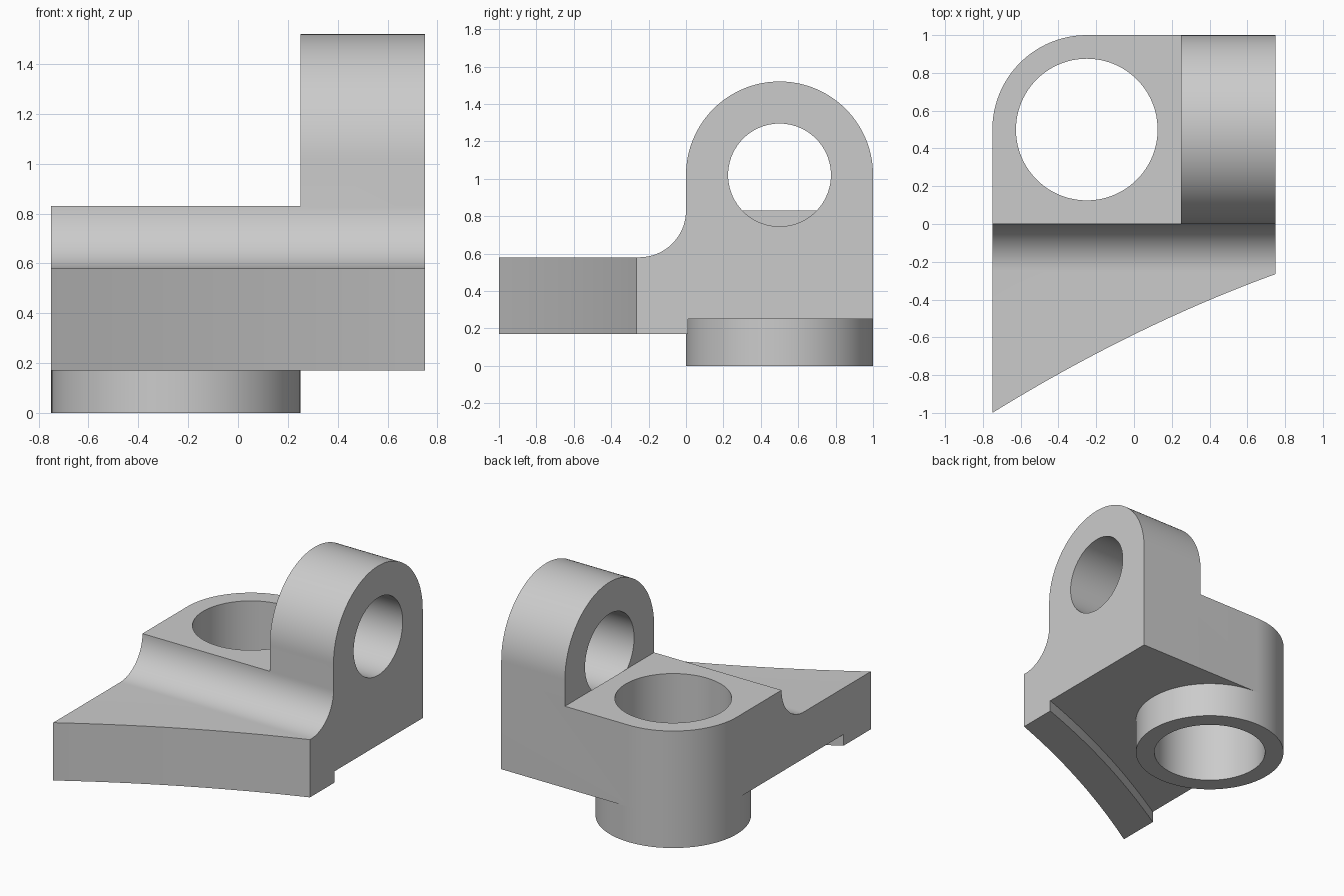
import bpy
import bmesh
from math import sin, cos, pi, sqrt

cube = bpy.data.objects.get("Cube")
if cube:
    bpy.data.objects.remove(cube, do_unlink=True)

grey = bpy.data.materials.new("plain grey")
grey.use_nodes = True
GREY = (0.6, 0.6, 0.6, 1)
grey.diffuse_color = GREY
grey.node_tree.nodes["Principled BSDF"].inputs["Base Color"].default_value = GREY


def arc(cx, cy, r, start, end, steps):
    """Points on a circle, angles in half turns."""
    angles = [pi * (start + (end - start) * i / steps) for i in range(steps + 1)]
    return [(cx + r * cos(a), cy + r * sin(a)) for a in angles]


def prism(name, outline, axis, low, high):
    """Extrude an outline: XY outline along z, or YZ outline along x."""
    bm = bmesh.new()
    if axis == "z":
        verts = [bm.verts.new((u, v, low)) for u, v in outline]
        move = (0, 0, high - low)
    else:
        verts = [bm.verts.new((low, u, v)) for u, v in outline]
        move = (high - low, 0, 0)
    face = bm.faces.new(verts)
    new = bmesh.ops.extrude_face_region(bm, geom=[face])["geom"]
    bmesh.ops.translate(bm, vec=move, verts=[g for g in new if isinstance(g, bmesh.types.BMVert)])
    bmesh.ops.recalc_face_normals(bm, faces=bm.faces)
    mesh = bpy.data.meshes.new(name)
    bm.to_mesh(mesh)
    bm.free()
    mesh.materials.append(grey)
    obj = bpy.data.objects.new(name, mesh)
    bpy.context.collection.objects.link(obj)
    return obj


def combine(obj, tool, operation):
    """Apply a boolean and discard the tool."""
    tool.hide_render = True
    mod = obj.modifiers.new("cut", "BOOLEAN")
    mod.operation = operation
    mod.solver = "EXACT"
    mod.object = tool
    bpy.context.view_layer.objects.active = obj
    bpy.ops.object.modifier_apply(modifier=mod.name)
    bpy.data.objects.remove(tool, do_unlink=True)


def front_curve(t, offset=0):
    """Shallow concave front edge, optionally offset backwards."""
    slope = (0.735 + 0.19 * (1 - 2 * t)) / 1.5
    length = sqrt(1 + slope * slope)
    x = -0.75 + 1.5 * t
    y = -1 + 0.735 * t + 0.19 * t * (1 - t)
    return x - offset * slope / length, y + offset / length


def bore_outline(r):
    return arc(-0.25, 0.5, r, 0, 2, 96)[:-1]


# Body: plan shape with rounded back corner and concave front
plan = [front_curve(i / 24) for i in range(25)]
plan += [(0.75, 1)] + arc(-0.25, 0.5, 0.5, 0.5, 1, 24)
body = prism("bracket_body", plan, "z", 0.17, 1.7)

# Side profile: flat toe, concave fillet and rounded lug
profile = [(-1.3, 0.1), (-1.3, 0.58)]
profile += arc(-0.25, 0.83, 0.25, -0.5, 0, 24)
profile += arc(0.5, 1.02, 0.5, 1, 0, 64)
profile += [(1.2, 1.02), (1.2, 0.1)]
combine(body, prism("side_profile", profile, "x", -1, 1), "INTERSECT")

# Clear the space beside the lug
space = [(-0.1, 0.83), (1.3, 0.83), (1.3, 2), (-0.1, 2)]
combine(body, prism("lug_space", space, "x", -1, 0.25), "DIFFERENCE")

# Raised underside, leaving a lip along the front edge
under = [front_curve(-0.2 + 1.4 * i / 32, 0.26) for i in range(33)]
under += [(1.1, 1.3), (-1.1, 1.3)]
combine(body, prism("underside_step", under, "z", 0, 0.25), "DIFFERENCE")

# Upright bore, and cross hole in the lug only
combine(body, prism("bore", bore_outline(0.375), "z", -0.2, 1.2), "DIFFERENCE")
cross = arc(0.5, 1.02, 0.275, 0, 2, 72)[:-1]
combine(body, prism("cross_hole", cross, "x", 0.2495, 1), "DIFFERENCE")

# Round boss below the body
boss = prism("boss_ring", bore_outline(0.5), "z", 0, 0.25)
combine(boss, prism("boss_bore", bore_outline(0.375), "z", -0.2, 0.5), "DIFFERENCE")

for obj in (body, boss):
    bpy.ops.object.select_all(action="DESELECT")
    obj.select_set(True)
    bpy.context.view_layer.objects.active = obj
    bpy.ops.object.shade_smooth_by_angle(angle=pi / 6)
